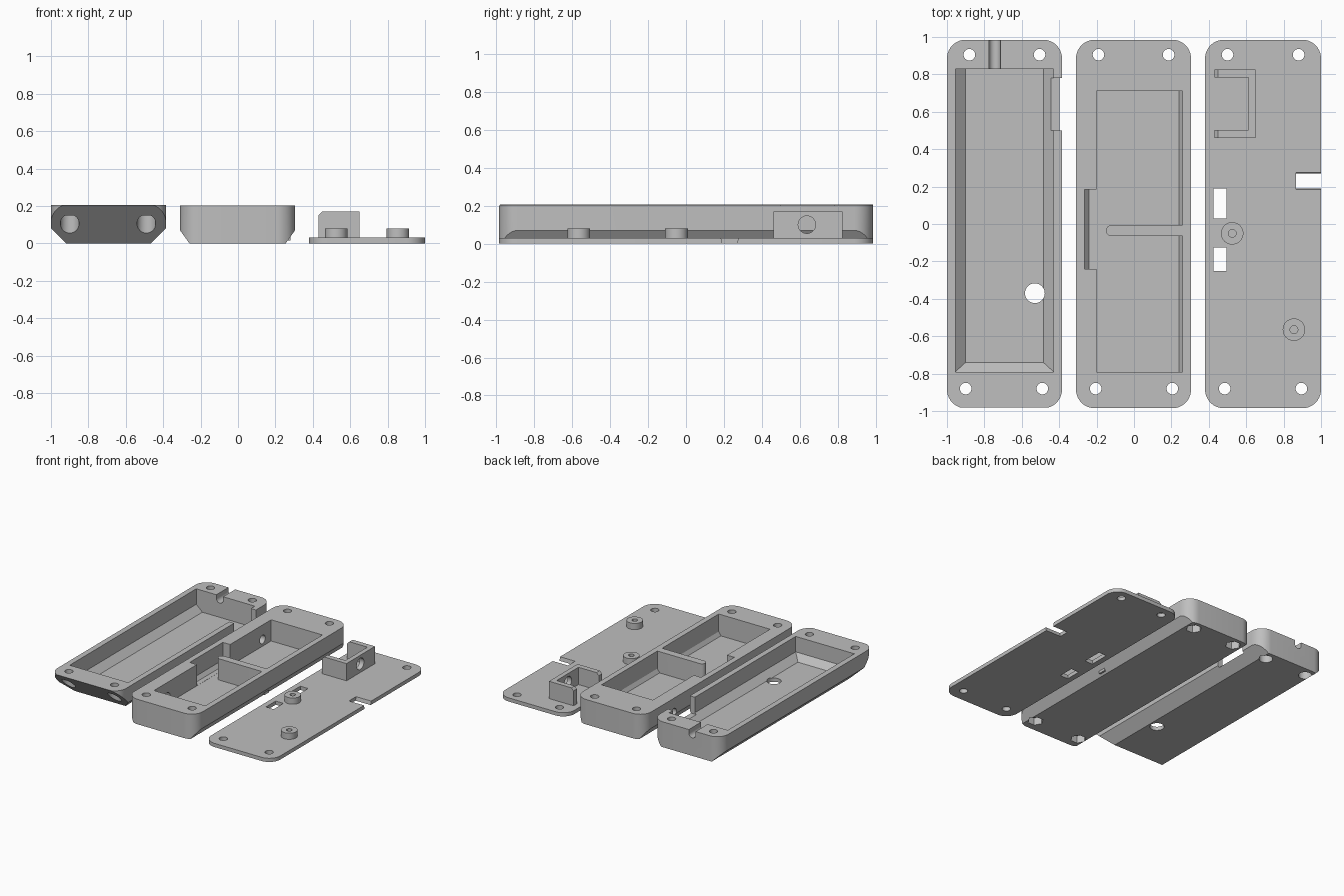
import bpy, bmesh, math
from mathutils import Vector

cube = bpy.data.objects.get("Cube")
if cube:
    bpy.data.objects.remove(cube, do_unlink=True)

grey = bpy.data.materials.new("light_grey")
grey.use_nodes = True
GREY = (0.52, 0.52, 0.52, 1)
grey.diffuse_color = GREY
grey.node_tree.nodes["Principled BSDF"].inputs["Base Color"].default_value = GREY

HALF_Y = 0.985
HEIGHT = 0.205
BACK, FRONT = 0.905, -0.88   # screw rows


def prism(name, pts, a, b, axis="Z"):
    """Extrude a 2D outline from a to b along an axis."""
    place = {"X": lambda u, v, t: (t, u, v),
             "Y": lambda u, v, t: (u, t, v),
             "Z": lambda u, v, t: (u, v, t)}[axis]
    bm = bmesh.new()
    face = bm.faces.new([bm.verts.new(place(u, v, a)) for u, v in pts])
    ext = bmesh.ops.extrude_face_region(bm, geom=[face])
    moved = [g for g in ext["geom"] if isinstance(g, bmesh.types.BMVert)]
    bmesh.ops.translate(bm, verts=moved, vec=Vector(place(0, 0, b - a)))
    bmesh.ops.recalc_face_normals(bm, faces=bm.faces)
    mesh = bpy.data.meshes.new(name)
    bm.to_mesh(mesh)
    bm.free()
    mesh.materials.append(grey)
    obj = bpy.data.objects.new(name, mesh)
    bpy.context.collection.objects.link(obj)
    return obj


def rect(u0, u1, v0, v1):
    return [(u0, v0), (u1, v0), (u1, v1), (u0, v1)]


def arc(cx, cy, r, start, end, n):
    return [(cx + r * math.cos(math.radians(start + (end - start) * i / n)),
             cy + r * math.sin(math.radians(start + (end - start) * i / n)))
            for i in range(n + 1)]


def circle(cx, cy, r, n=32):
    return arc(cx, cy, r, 0, 360, n)[:-1]


def rounded(x0, x1, y0, y1, r=0.1):
    corners = [(x1 - r, y1 - r), (x0 + r, y1 - r), (x0 + r, y0 + r), (x1 - r, y0 + r)]
    return [p for i, (cx, cy) in enumerate(corners)
            for p in arc(cx, cy, r, 90 * i, 90 * i + 90, 10)]


def combine(obj, other, operation="DIFFERENCE"):
    mod = obj.modifiers.new("combine", "BOOLEAN")
    mod.operation = operation
    mod.solver = "EXACT"
    mod.object = other
    bpy.ops.object.select_all(action="DESELECT")
    bpy.context.view_layer.objects.active = obj
    obj.select_set(True)
    bpy.ops.object.modifier_apply(modifier=mod.name)
    bpy.data.objects.remove(other, do_unlink=True)


def cut(obj, pts, a, b, axis="Z"):
    combine(obj, prism("cutter", pts, a, b, axis))


def add(obj, pts, a, b, axis="Z"):
    combine(obj, prism("addition", pts, a, b, axis), "UNION")


def chamfer_sides(obj, x0, x1, w, h):
    """Bevel both long lower edges; the outline runs past the surface."""
    for x, s in ((x0, 1), (x1, -1)):
        cut(obj, [(x - s * w, 2 * h), (x - s * w, -h), (x + s * 2 * w, -h)], -2, 2, "Y")


def screw_holes(obj, holes, pocket_r=0, pocket_top=0, sides=32):
    for x, y in holes:
        cut(obj, circle(x, y, 0.031), -0.1, 0.4)
        if pocket_r:
            cut(obj, circle(x, y, pocket_r, sides), -0.1, pocket_top)


# Deep shell with bevelled sides and a sloped front
shell = prism("deep_shell", rounded(-1, -0.385, -HALF_Y, HALF_Y), 0, HEIGHT)
chamfer_sides(shell, -1, -0.385, 0.08, 0.08)
cut(shell, [(-1.185, 0.41), (-1.185, -0.1), (-0.675, -0.1)], -1.2, -0.2, "X")
cavity = prism("cavity", [(-0.955, 0.3), (-0.955, 0.08), (-0.90, 0.03),
                          (-0.485, 0.03), (-0.43, 0.08), (-0.43, 0.3)], -0.79, 0.83, "Y")
cut(cavity, [(-0.82, 0.11), (-0.82, 0), (-0.71, 0)], -1.2, -0.2, "X")
combine(shell, cavity)
screw_holes(shell, [(-0.88, BACK), (-0.505, BACK), (-0.90, FRONT), (-0.49, FRONT)],
            0.05, 0.15)
cut(shell, circle(-0.53, -0.37, 0.053), -0.1, 0.1)                   # floor hole
cut(shell, rect(-0.445, -0.3, 0.5, 0.78), 0.068, 0.4)                # side notch
cut(shell, [(-0.715, 0.3)] + [(-0.775, 0.3)] + arc(-0.745, 0.175, 0.03, 180, 360, 10),
    0.8, 1.2, "Y")                                                   # cable groove

# Middle shell with two compartments
middle = prism("middle_shell", rounded(-0.31, 0.305, -HALF_Y, HALF_Y), 0, HEIGHT - 0.003)
chamfer_sides(middle, -0.31, 0.305, 0.05, 0.07)
cut(middle, [(-0.2, 0.3), (-0.2, 0.03), (0.24, 0.03), (0.26, 0.06), (0.26, 0.3)],
    -0.79, 0.71, "Y")
cut(middle, [(-0.265, 0.3), (-0.265, 0.06), (-0.24, 0.031), (-0.1, 0.031), (-0.1, 0.3)],
    -0.24, 0.185, "Y")
divider = [(0.28, -0.065), (0.28, -0.005)] + arc(-0.12, -0.035, 0.03, 90, 270, 10)
add(middle, divider, 0.015, HEIGHT - 0.003)
screw_holes(middle, [(-0.19, BACK), (0.185, BACK), (-0.205, FRONT), (0.205, FRONT)],
            0.058, 0.06, 6)
for y in (0.6, -0.62):
    cut(middle, circle(y, 0.085, 0.035), -0.4, -0.15, "X")           # wall holes

# Flat cover plate
plate = prism("cover_plate", rounded(0.38, 1, -HALF_Y, HALF_Y), 0, 0.03)
screw_holes(plate, [(0.5, BACK), (0.88, BACK), (0.485, FRONT), (0.895, FRONT)])
cut(plate, [(0.18, 0.05), (0.28, 0.05), (0.265, -0.02), (0.195, -0.02)], 0.865, 1.1, "X")
for y0, y1 in ((0.03, 0.19), (-0.25, -0.125)):
    cut(plate, rect(0.425, 0.495, y0, y1), -0.1, 0.1)

# Screw posts on the plate
for x, y in ((0.525, -0.05), (0.855, -0.565)):
    add(plate, circle(x, y, 0.06), 0.01, 0.08)
    cut(plate, circle(x, y, 0.021), 0.03, 0.2)

# Three-sided bracket on the plate
bracket = prism("bracket", [(0.43, 0.01), (0.65, 0.01), (0.65, 0.17),
                            (0.45, 0.17), (0.43, 0.15)], 0.46, 0.825, "Y")
cut(bracket, rect(0.3, 0.612, 0.502, 0.783), -0.1, 0.3)
cut(bracket, circle(0.637, 0.1, 0.046), 0.55, 0.8, "X")
combine(plate, bracket, "UNION")

# Smooth the round surfaces, keep the edges crisp
bpy.ops.object.select_all(action="DESELECT")
for obj in (shell, middle, plate):
    obj.select_set(True)
bpy.context.view_layer.objects.active = shell
bpy.ops.object.shade_smooth_by_angle(angle=math.radians(30))
